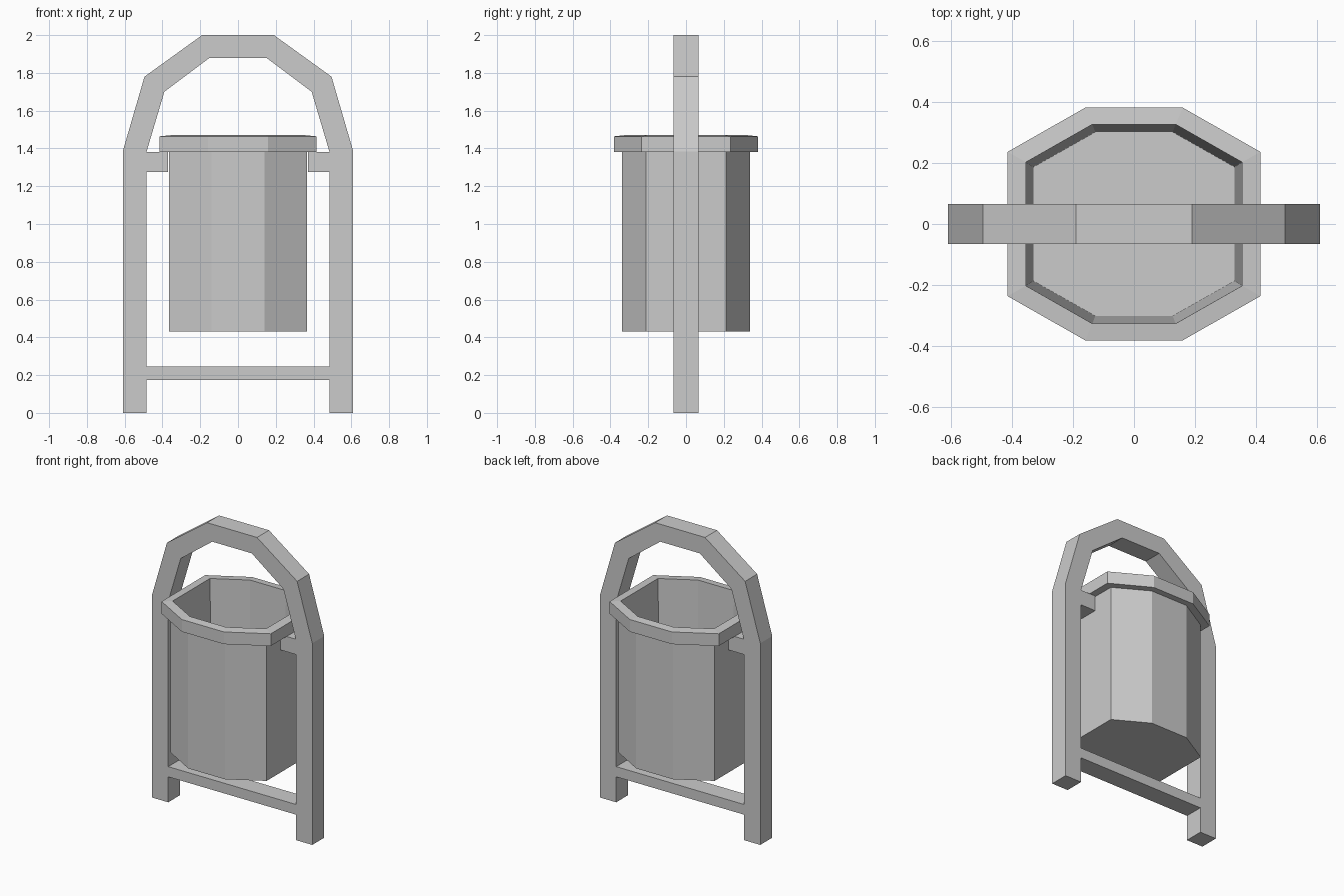
import bpy
import bmesh

cube = bpy.data.objects.get("Cube")
if cube:
    bpy.data.objects.remove(cube, do_unlink=True)

grey = bpy.data.materials.new("plain grey")
grey.use_nodes = True
colour = (0.6, 0.6, 0.6, 1)
grey.diffuse_color = colour
grey.node_tree.nodes["Principled BSDF"].inputs["Base Color"].default_value = colour


def add_object(name, bm):
    bmesh.ops.recalc_face_normals(bm, faces=bm.faces)
    mesh = bpy.data.meshes.new(name)
    bm.to_mesh(mesh)
    bm.free()
    mesh.materials.append(grey)
    obj = bpy.data.objects.new(name, mesh)
    bpy.context.collection.objects.link(obj)
    return obj


# Support frame: half outline with leg, arch, bracket and crossbar, then mirrored
half = [(0.61, 0), (0.61, 1.385), (0.495, 1.78), (0.19, 2), (0, 2),
        (0, 1.88), (0.15, 1.88), (0.39, 1.70), (0.485, 1.38), (0.37, 1.38),
        (0.37, 1.275), (0.485, 1.275), (0.485, 0.245), (0, 0.245),
        (0, 0.175), (0.485, 0.175), (0.485, 0)]
depth = 0.065
bm = bmesh.new()
face = bm.faces.new([bm.verts.new((x, -depth, z)) for x, z in half])
extruded = bmesh.ops.extrude_face_region(bm, geom=[face], use_keep_orig=True)
moved = [v for v in extruded["geom"] if isinstance(v, bmesh.types.BMVert)]
bmesh.ops.translate(bm, verts=moved, vec=(0, 2 * depth, 0))
bmesh.ops.recalc_face_normals(bm, faces=bm.faces)
seam = [f for f in bm.faces if all(abs(v.co.x) < 1e-5 for v in f.verts)]
bmesh.ops.delete(bm, geom=seam, context="FACES")
frame = add_object("support_frame", bm)
mirror = frame.modifiers.new("Mirror", "MIRROR")
mirror.use_clip = True


# Bin: stretched octagonal rings from the underside, over the rim, to the floor
def octagon(bm, wide, deep, z):
    corner_x, corner_y = wide * 0.385, deep * 0.62
    quarter = [(wide, corner_y), (corner_x, deep)]
    points = quarter + [(-x, y) for x, y in reversed(quarter)]
    points += [(-x, -y) for x, y in points]
    return [bm.verts.new((x, y, z)) for x, y in points]


profile = [(0.365, 0.34, 0.43), (0.365, 0.34, 1.38), (0.415, 0.382, 1.38),
           (0.415, 0.382, 1.464), (0.355, 0.327, 1.47), (0.33, 0.302, 0.46)]
bm = bmesh.new()
rings = [octagon(bm, *ring) for ring in profile]
for low, high in zip(rings, rings[1:]):
    for i in range(8):
        j = (i + 1) % 8
        bm.faces.new((low[i], low[j], high[j], high[i]))
bm.faces.new(rings[0])
bm.faces.new(rings[-1])
add_object("waste_bin", bm)
